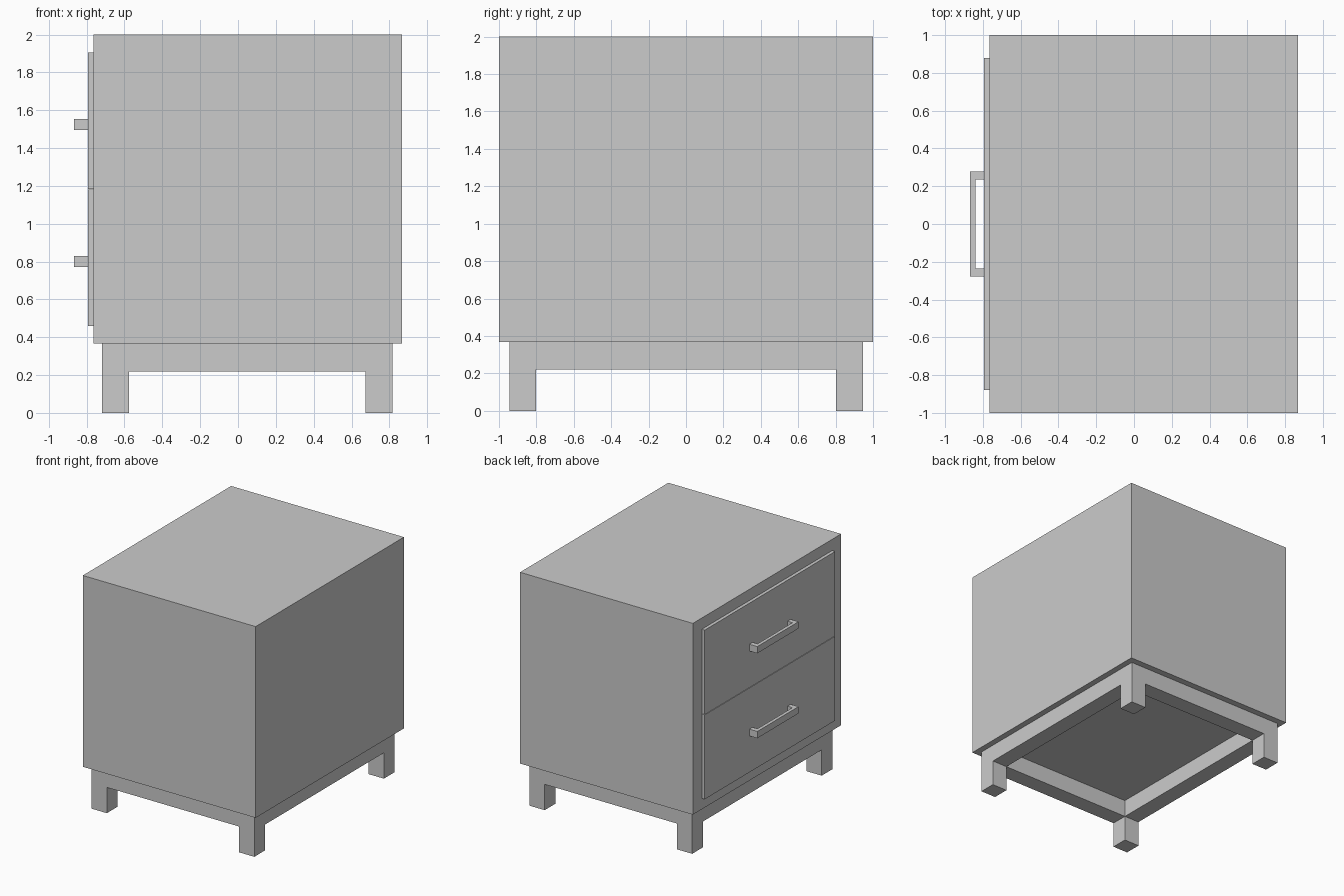
import bpy, bmesh

if "Cube" in bpy.data.objects:
    bpy.data.objects.remove(bpy.data.objects["Cube"])


def make_object(name, bm):
    bmesh.ops.recalc_face_normals(bm, faces=bm.faces)
    mesh = bpy.data.meshes.new(name)
    bm.to_mesh(mesh)
    bm.free()
    obj = bpy.data.objects.new(name, mesh)
    bpy.context.collection.objects.link(obj)
    return obj


def box(name, x, y, z):
    """Box from (min, max) ranges on each axis."""
    bm = bmesh.new()
    bmesh.ops.create_cube(bm, size=1)
    for v in bm.verts:
        v.co = [r[0] if c < 0 else r[1] for c, r in zip(v.co, (x, y, z))]
    return make_object(name, bm)


def prism(name, outline, z0, z1):
    """Extrude an xy outline from z0 to z1."""
    bm = bmesh.new()
    face = bm.faces.new([bm.verts.new((x, y, z0)) for x, y in outline])
    ext = bmesh.ops.extrude_face_region(bm, geom=[face])["geom"]
    moved = [e for e in ext if isinstance(e, bmesh.types.BMVert)]
    bmesh.ops.translate(bm, verts=moved, vec=(0, 0, z1 - z0))
    return make_object(name, bm)


BODY_X = (-0.765, 0.867)
BODY_Z = 0.367
BASE_X = (-0.72, 0.816)
BASE_Y = 0.945
RAIL_Z = 0.22
T = 0.143           # leg and rail thickness
PANEL_X = -0.793    # outer face of the drawers

# Cabinet body
box("cabinet_body", BODY_X, (-1, 1), (BODY_Z, 2))

# Base: four corner legs joined by rails
for xn, x in (("drawer_side", (BASE_X[0], BASE_X[0] + T)),
              ("rear_side", (BASE_X[1] - T, BASE_X[1]))):
    for yn, y in (("near", (-BASE_Y, -BASE_Y + T)), ("far", (BASE_Y - T, BASE_Y))):
        box(f"{xn}_{yn}_leg", x, y, (0, BODY_Z))
    box(f"{xn}_rail", x, (-BASE_Y + T, BASE_Y - T), (RAIL_Z, BODY_Z))
for yn, y in (("near", (-BASE_Y, -BASE_Y + T)), ("far", (BASE_Y - T, BASE_Y))):
    box(f"{yn}_rail", (BASE_X[0] + T, BASE_X[1] - T), y, (RAIL_Z, BODY_Z))

# Drawer fronts with U-shaped pull handles
HX, HY = -0.868, 0.278
BX, BY = HX + 0.028, HY - 0.042
handle_outline = [(PANEL_X, HY), (HX, HY), (HX, -HY), (PANEL_X, -HY),
                  (PANEL_X, -BY), (BX, -BY), (BX, BY), (PANEL_X, BY)]
for name, z0, z1, hz in (("lower", 0.46, 1.18, 0.80), ("upper", 1.184, 1.904, 1.525)):
    box(f"{name}_drawer_front", (PANEL_X, BODY_X[0]), (-0.88, 0.88), (z0, z1))
    prism(f"{name}_drawer_handle", handle_outline, hz - 0.029, hz + 0.029)
